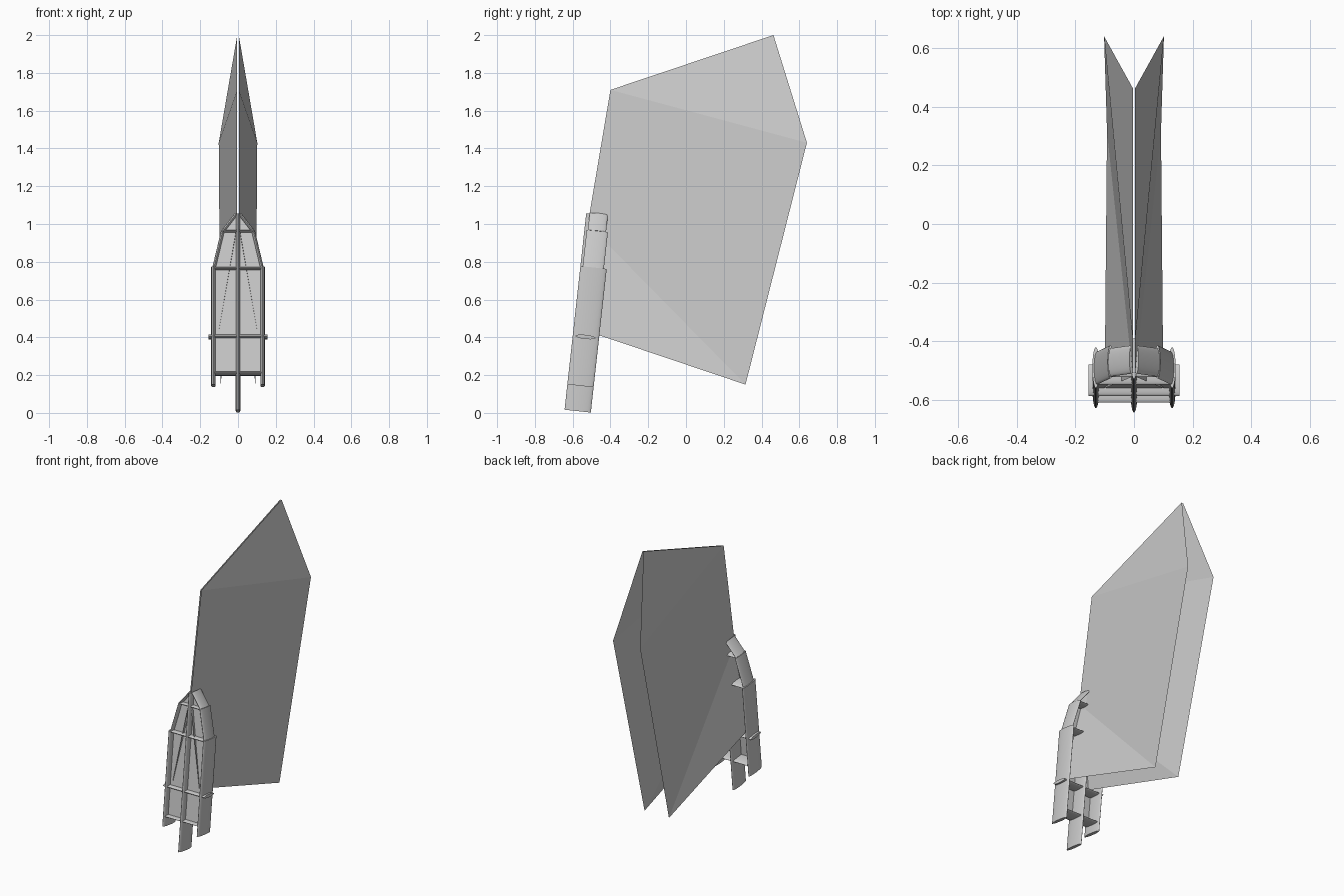
import bpy, math
from mathutils import Vector, Matrix

if "Cube" in bpy.data.objects:
    bpy.data.objects.remove(bpy.data.objects["Cube"])

# Frame space: x across, y = depth of the planks, z along the tilted frame
TILT = Matrix.Translation((0, -0.643, 0.017)) @ Matrix.Rotation(math.radians(-6.3), 4, 'X')


def make_object(name, verts, faces, matrix=None):
    mesh = bpy.data.meshes.new(name)
    mesh.from_pydata([tuple(v) for v in verts], [], faces)
    if matrix:
        mesh.transform(matrix)
    mesh.update()
    obj = bpy.data.objects.new(name, mesh)
    bpy.context.collection.objects.link(obj)
    return obj


def plank(name, a, b, depth, thick, sides=24):
    """Plank with an elliptical section between two (x, z) points of the frame."""
    a, b = Vector((a[0], 0, a[1])), Vector((b[0], 0, b[1]))
    across = (b - a).normalized().cross(Vector((0, 1, 0)))
    mid, half = (depth[0] + depth[1]) / 2, (depth[1] - depth[0]) / 2
    verts = []
    for end in (a, b):
        for i in range(sides):
            t = 2 * math.pi * i / sides
            verts.append(end + across * (thick / 2 * math.cos(t))
                         + Vector((0, mid + half * math.sin(t), 0)))
    faces = [(i, (i + 1) % sides, sides + (i + 1) % sides, sides + i) for i in range(sides)]
    faces += [tuple(reversed(range(sides))), tuple(range(sides, 2 * sides))]
    obj = make_object(name, verts, faces, TILT)
    bpy.ops.object.select_all(action='DESELECT')
    obj.select_set(True)
    bpy.context.view_layer.objects.active = obj
    bpy.ops.object.shade_smooth_by_angle(angle=math.radians(35))
    return obj


# Long centre plank
plank("centre_plank", (0, 0), (0, 1.046), (0, 0.14), 0.024)

# Side planks and the two tapering nose planks on each side
for s, side in ((1, "right"), (-1, "left")):
    plank(f"{side}_side_plank", (s * 0.13, 0.135), (s * 0.13, 0.765), (0, 0.14), 0.024)
    plank(f"{side}_shoulder_plank", (s * 0.127, 0.76), (s * 0.08, 0.957), (0.012, 0.125), 0.02)
    plank(f"{side}_nose_plank", (s * 0.08, 0.955), (s * 0.008, 1.048), (0.018, 0.115), 0.02)

# Cross bars
for name, z, half, depth, thick in (
        ("bottom_bar", 0.2, 0.13, (0.012, 0.125), 0.02),
        ("lower_bar", 0.395, 0.155, (0.014, 0.122), 0.022),
        ("middle_bar", 0.757, 0.13, (0.012, 0.125), 0.02),
        ("upper_bar", 0.955, 0.085, (0.016, 0.115), 0.018)):
    plank(name, (-half, z), (half, z), depth, thick)

# Thin deck filling the frame
outline = [(0.13, 0.2), (0.13, 0.76), (0.08, 0.955), (0, 1.045),
           (-0.08, 0.955), (-0.13, 0.76), (-0.13, 0.2)]
make_object("deck", [(x, 0.04, z) for x, z in outline], [tuple(range(7))], TILT)

# Pair of large folded sails
for s, side in ((1, "right"), (-1, "left")):
    corners = [(0.004, -0.52, 1.0), (0.004, -0.40, 1.71), (0.004, 0.463, 2.0),
               (0.102, 0.64, 1.43), (0.092, 0.315, 0.15), (0.1, -0.56, 0.445)]
    faces = [(1, 3, 2), (0, 3, 1), (0, 4, 3), (0, 5, 4)]
    if s < 0:
        faces = [f[::-1] for f in faces]
    make_object(f"{side}_sail", [(s * x, y, z) for x, y, z in corners], faces)
